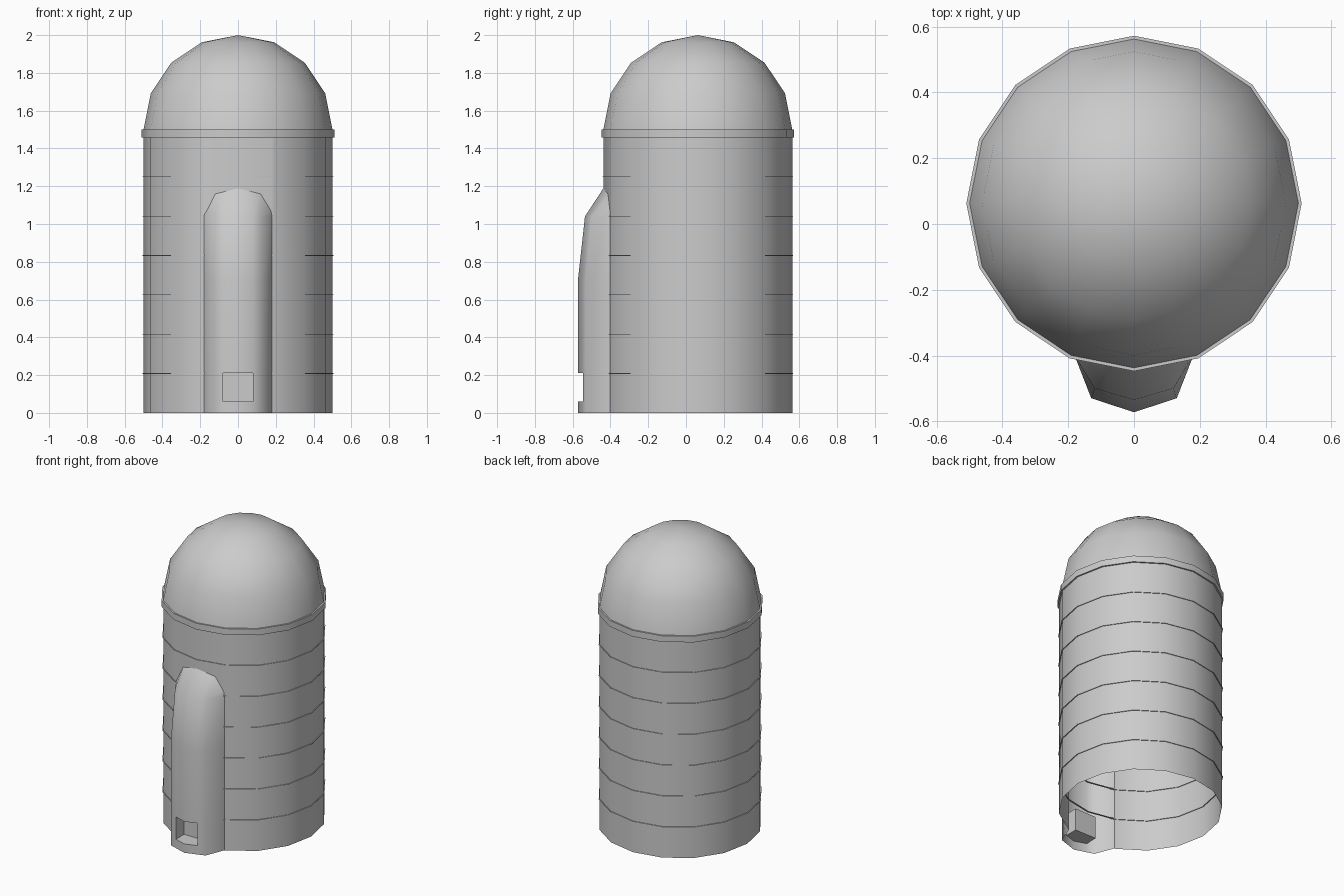
import bpy, bmesh
from math import sin, cos, pi, radians

cube = bpy.data.objects.get("Cube")
if cube:
    bpy.data.objects.remove(cube)

SIDES, CY, R = 16, 0.0625, 0.5

metal = bpy.data.materials.new("pale_grey")
metal.use_nodes = True
grey = (0.6, 0.6, 0.6, 1)
metal.diffuse_color = grey
metal.node_tree.nodes["Principled BSDF"].inputs["Base Color"].default_value = grey


def finish(name, bm, angle=30):
    mesh = bpy.data.meshes.new(name)
    bm.to_mesh(mesh)
    bm.free()
    mesh.materials.append(metal)
    obj = bpy.data.objects.new(name, mesh)
    bpy.context.collection.objects.link(obj)
    bpy.ops.object.select_all(action='DESELECT')
    obj.select_set(True)
    bpy.context.view_layer.objects.active = obj
    bpy.ops.object.shade_smooth_by_angle(angle=radians(angle))
    return obj


def lathe(profile, closed=False):
    """Turn (radius, height) points around the silo axis."""
    bm = bmesh.new()
    rings = []
    for r, z in profile:
        if r == 0:
            rings.append([bm.verts.new((0, CY, z))] * SIDES)
        else:
            turns = [2 * pi * k / SIDES for k in range(SIDES)]
            rings.append([bm.verts.new((r * cos(a), CY + r * sin(a), z)) for a in turns])
    pairs = list(zip(rings, rings[1:]))
    if closed:
        pairs.append((rings[-1], rings[0]))
    for low, high in pairs:
        for k in range(SIDES):
            n = (k + 1) % SIDES
            bm.faces.new(dict.fromkeys((low[k], low[n], high[n], high[k])))
    return bm


def cut_window(bm, half_width, z_low, z_high):
    """Cut a rectangular opening through the front faces."""
    planes = [((s * half_width, 0, 0), (1, 0, 0)) for s in (-1, 1)]
    planes += [((0, 0, z), (0, 0, 1)) for z in (z_low, z_high)]
    for point, normal in planes:
        faces = [f for f in bm.faces if f.calc_center_median().y < -0.39]
        edges = {e for f in faces for e in f.edges}
        verts = {v for f in faces for v in f.verts}
        bmesh.ops.bisect_plane(bm, geom=faces + list(edges) + list(verts),
                               plane_co=point, plane_no=normal)
    inside = []
    for f in bm.faces:
        c = f.calc_center_median()
        if abs(c.x) < half_width and c.y < -0.39 and z_low < c.z < z_high:
            inside.append(f)
    rim = [e for e in {e for f in inside for e in f.edges}
           if sum(f in inside for f in e.link_faces) == 1]
    bmesh.ops.delete(bm, geom=inside, context='FACES')
    return [e for e in rim if e.is_valid]


# Open-bottomed wall, open behind the chute
wall = lathe([(R, 0), (R, 1.48)])
cut_window(wall, 0.18, -0.01, 1.04)
finish("silo_wall", wall)

# Dome roof
dome = [(R * cos(pi * i / 8), 1.5 + R * sin(pi * i / 8)) for i in range(4)]
finish("dome_roof", lathe(dome + [(0, 2)]))


# Hoops and roof rim
def hoop(name, inner, outer, low, high):
    finish(name, lathe([(inner, low), (outer, low), (outer, high), (inner, high)], True))


hoop("roof_rim", 0.49, 0.51, 1.458, 1.5)
for i in range(1, 7):
    z = i * 1.458 / 7
    hoop(f"wall_hoop_{i}", 0.495, 0.505, z - 0.002, z + 0.002)

# Chute: half cross-sections from wall edge to centre line, mirrored
sections = [
    [(0.18, -0.402, 0), (0.13, -0.53, 0), (0, -0.5725, 0)],
    [(0.18, -0.402, 0.7), (0.13, -0.53, 0.7), (0, -0.5725, 0.7)],
    [(0.18, -0.402, 1.04), (0.12, -0.5, 1.04), (0, -0.535, 1.04)],
    [(0.175, -0.402, 1.07), (0.12, -0.413, 1.16), (0, -0.437, 1.19)],
]
bm = bmesh.new()
rows = []
for half in sections:
    full = [(-x, y, z) for x, y, z in half] + half[-2::-1]
    rows.append([bm.verts.new(p) for p in full])
for low, high in zip(rows, rows[1:]):
    for k in range(4):
        bm.faces.new((low[k], low[k + 1], high[k + 1], high[k]))

# Recessed hatch pocket at the foot of the chute
rim = cut_window(bm, 0.08, 0.06, 0.21)
made = bmesh.ops.extrude_edge_only(bm, edges=rim)["geom"]
for v in made:
    if isinstance(v, bmesh.types.BMVert):
        v.co.y = -0.46
back = [e for e in made if isinstance(e, bmesh.types.BMEdge)
        and all(abs(v.co.y + 0.46) < 1e-4 for v in e.verts)]
bmesh.ops.contextual_create(bm, geom=back)
bmesh.ops.recalc_face_normals(bm, faces=bm.faces)
finish("chute", bm, 60)
